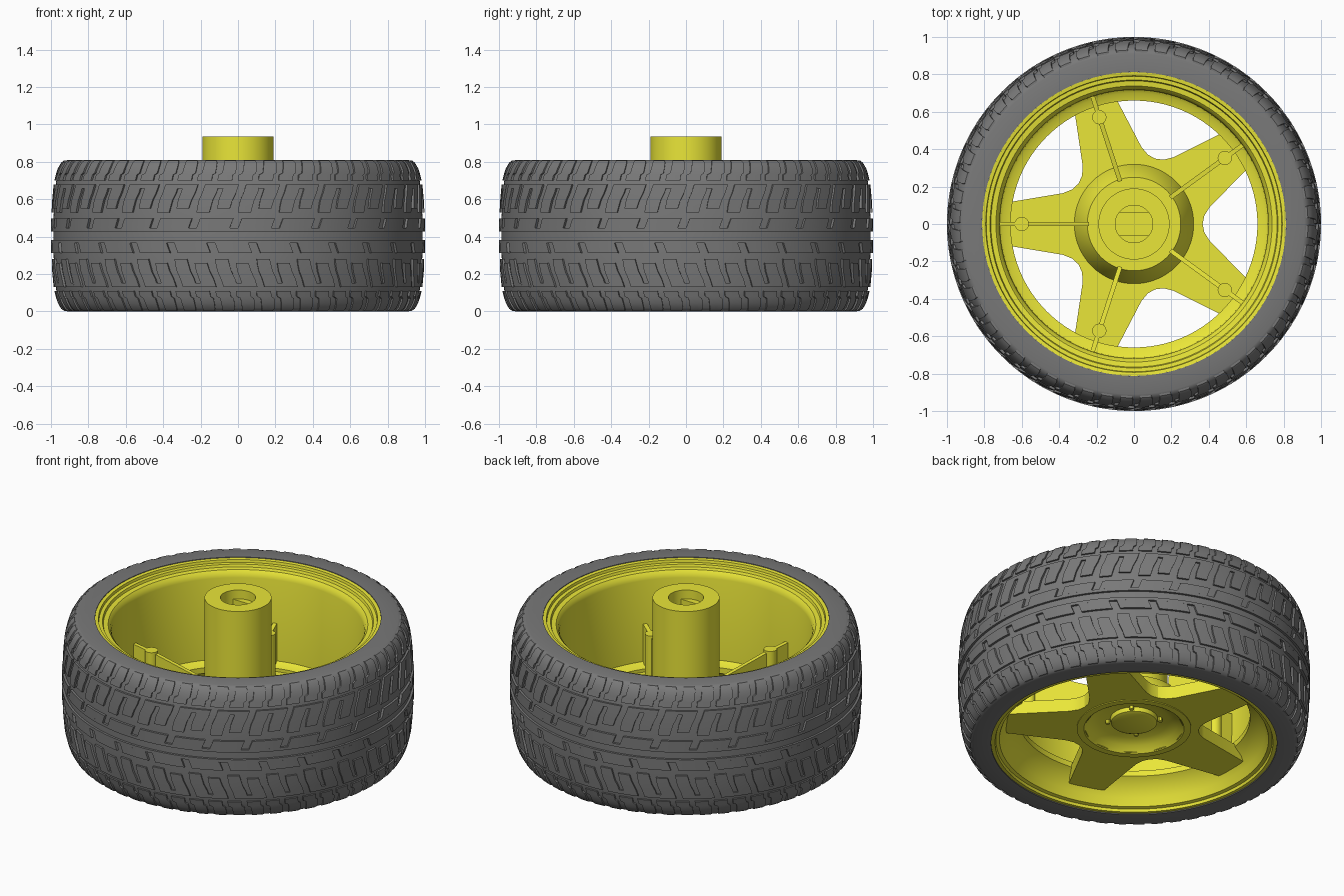
import bpy, bmesh
from math import sin, cos, pi, tau, radians

if "Cube" in bpy.data.objects:
    bpy.data.objects.remove(bpy.data.objects["Cube"])


def material(name, color):
    mat = bpy.data.materials.new(name)
    mat.diffuse_color = (*color, 1)
    mat.use_nodes = True
    mat.node_tree.nodes["Principled BSDF"].inputs["Base Color"].default_value = mat.diffuse_color
    return mat


yellow = material("yellow_plastic", (0.82, 0.79, 0.04))
rubber = material("dark_rubber", (0.19, 0.19, 0.19))
MID = 0.405  # mid height of the tyre


def finish(name, bm, mat, angle=30):
    bmesh.ops.recalc_face_normals(bm, faces=bm.faces)
    me = bpy.data.meshes.new(name)
    bm.to_mesh(me)
    bm.free()
    ob = bpy.data.objects.new(name, me)
    bpy.context.collection.objects.link(ob)
    me.materials.append(mat)
    bpy.ops.object.select_all(action='DESELECT')
    ob.select_set(True)
    bpy.context.view_layer.objects.active = ob
    bpy.ops.object.shade_smooth_by_angle(angle=radians(angle))
    return ob


def lathe(name, profile, segs, mat, closed=True):
    """Revolve an (r, z) profile about the z axis."""
    bm = bmesh.new()
    vs = [bm.verts.new((r, 0, z)) for r, z in profile]
    n = len(vs)
    edges = [bm.edges.new((vs[i], vs[(i + 1) % n])) for i in range(n if closed else n - 1)]
    bmesh.ops.spin(bm, geom=vs + edges, axis=(0, 0, 1), cent=(0, 0, 0),
                   angle=tau, steps=segs, use_duplicate=False)
    bmesh.ops.remove_doubles(bm, verts=bm.verts, dist=1e-4)
    return finish(name, bm, mat)


def prism(bm, base, offset):
    """Extrude a flat outline of 3D points by an offset."""
    f = bm.faces.new([bm.verts.new(p) for p in base])
    ext = bmesh.ops.extrude_face_region(bm, geom=[f], use_keep_orig=True)
    bmesh.ops.translate(bm, vec=offset,
                        verts=[g for g in ext["geom"] if isinstance(g, bmesh.types.BMVert)])


# Tyre carcass: symmetric about its mid height
CROWN = [(0, .986), (.1, .986), (.2, .981), (.29, .972), (.35, .957), (.385, .940), (.4, .925), (.405, .91)]


def tyre_r(z):
    t = abs(z - MID)
    for (t0, r0), (t1, r1) in zip(CROWN, CROWN[1:]):
        if t <= t1:
            return r0 + (r1 - r0) * (t - t0) / (t1 - t0)
    return CROWN[-1][1]


outer = [(r, MID - t) for t, r in reversed(CROWN)] + [(r, MID + t) for t, r in CROWN[1:]]
lathe("tyre", [(.812, 0)] + outer + [(.812, .81)], 144, rubber)


# Tread: raised lugs wrapped round the crown
def lug(bm, rows, turn, side, height, cols):
    """rows: (distance from mid height, start angle, end angle)."""
    grids = []
    for h in (-.008, height):
        grids.append([[bm.verts.new((r * cos(a), r * sin(a), z)) for a in
                       [turn + a0 + (a1 - a0) * c / cols for c in range(cols + 1)]]
                      for t, a0, a1 in rows
                      for z in [MID + side * t] for r in [tyre_r(z) + h]])
    low, top = grids
    n = len(rows)
    for i in range(n - 1):
        for c in range(cols):
            bm.faces.new((top[i][c], top[i][c + 1], top[i + 1][c + 1], top[i + 1][c]))
    rim = lambda g: g[0] + [g[i][-1] for i in range(1, n)] + g[-1][-2::-1] + [g[i][0] for i in range(n - 2, 0, -1)]
    lo, hi = rim(low), rim(top)
    for i in range(len(lo)):
        j = (i + 1) % len(lo)
        bm.faces.new((lo[i], lo[j], hi[j], hi[i]))


N = 28
P = tau / N
RIB = [(.022, 0, P), (.04, 0, P), (.04, 0, P - .045), (.092, .02, P - .025)]
LONG = [(.125, 0, .07), (.155, .004, .078), (.19, .012, .088), (.23, .03, .108), (.275, .045, .122)]
SHORT = [(.145, .112, .180), (.19, .120, .195), (.23, .135, .215), (.275, .150, .230)]
BRIDGE = [(.252, .112, .145), (.275, .120, .152)]
SHOULDER = [(.295, 0, .08), (.325, .004, .084), (.335, .025, .10), (.36, .03, .104), (.39, .035, .106), (.402, .036, .1)]
for name, parts in {
    "tread_ribs": [(RIB[:2], .014, 4, 0), (RIB[2:], .014, 4, 0)],
    "tread_blocks": [(LONG, .012, 2, 0), (SHORT, .012, 2, 0), (BRIDGE, .012, 1, 0)],
    "tread_shoulder": [(SHOULDER, .011, 2, 0), (SHOULDER, .011, 2, P / 2)],
}.items():
    bm = bmesh.new()
    for k in range(N):
        for side, phase in ((1, 0), (-1, P * .45)):
            for rows, height, cols, shift in parts:
                lug(bm, rows, k * P + phase + shift, side, height, cols)
    finish(name, bm, rubber)

# Rim: bowl below, ledge for the spokes, barrel and stepped lip on top
lathe("rim", [(.812, .006), (.79, .004), (.785, .02), (.765, .025), (.745, .07), (.71, .13), (.66, .165),
              (.66, .2), (.70, .21), (.715, .22), (.718, .725), (.724, .75), (.738, .766), (.765, .77),
              (.77, .785), (.79, .787), (.793, .803), (.812, .806), (.812, .7), (.785, .65), (.785, .15),
              (.812, .1)], 96, yellow)

# Hub: dished underside, sloped flange, tall axle boss with bore
lathe("hub", [(0, .125), (.11, .127), (.13, .135), (.135, .16), (.2, .15), (.25, .13), (.285, .095),
              (.325, .095), (.325, .17), (.25, .30), (.19, .30), (.19, .935), (.1, .935),
              (.1, .35), (0, .35)], 64, yellow, closed=False)

# Flats that turn the bore into a keyed slot
bm = bmesh.new()
A = .6435
for s in (1, -1):
    arc = [A + (pi - 2 * A) * i / 12 for i in range(13)]
    prism(bm, [(.102 * cos(a), s * .102 * sin(a), .35) for a in arc], (0, 0, .53))
finish("bore_flats", bm, yellow)

# Five tapered spokes joined in a star around the hub
SPOKE = [(.235, -.1707), (.297, -.216), (.33, -.185), (.38, -.165), (.725, -.107),
         (.725, .107), (.38, .165), (.33, .185), (.297, .216), (.235, .1707), (.29, 0)]
ANGLES = [radians(36 + 72 * k) for k in range(5)]


def turned(r, w, z, t):
    return (r * cos(t) - w * sin(t), r * sin(t) + w * cos(t), z)


bm = bmesh.new()
for t in ANGLES:
    prism(bm, [turned(r, w, .10, t) for r, w in SPOKE], (0, 0, .08))
finish("spokes", bm, yellow)

# Stiffening rib and round peg on each spoke
RIB_SIDE = [(.24, .15), (.24, .36), (.56, .43), (.72, .455), (.72, .15)]
bm = bmesh.new()
for t in ANGLES:
    prism(bm, [turned(r, -.012, z, t) for r, z in RIB_SIDE], turned(0, .024, 0, t))
    prism(bm, [turned(.6 + .038 * cos(i * tau / 20), .038 * sin(i * tau / 20), .15, t) for i in range(20)], (0, 0, .295))
finish("spoke_ribs", bm, yellow)

# Small pips around the hub's underside cap
bm = bmesh.new()
for k in range(4):
    x, y, _ = turned(.15, 0, 0, k * pi / 2 + pi / 4)
    prism(bm, [(x + .012 * cos(i * tau / 12), y + .012 * sin(i * tau / 12), .135) for i in range(12)], (0, 0, .04))
finish("hub_pips", bm, yellow)
